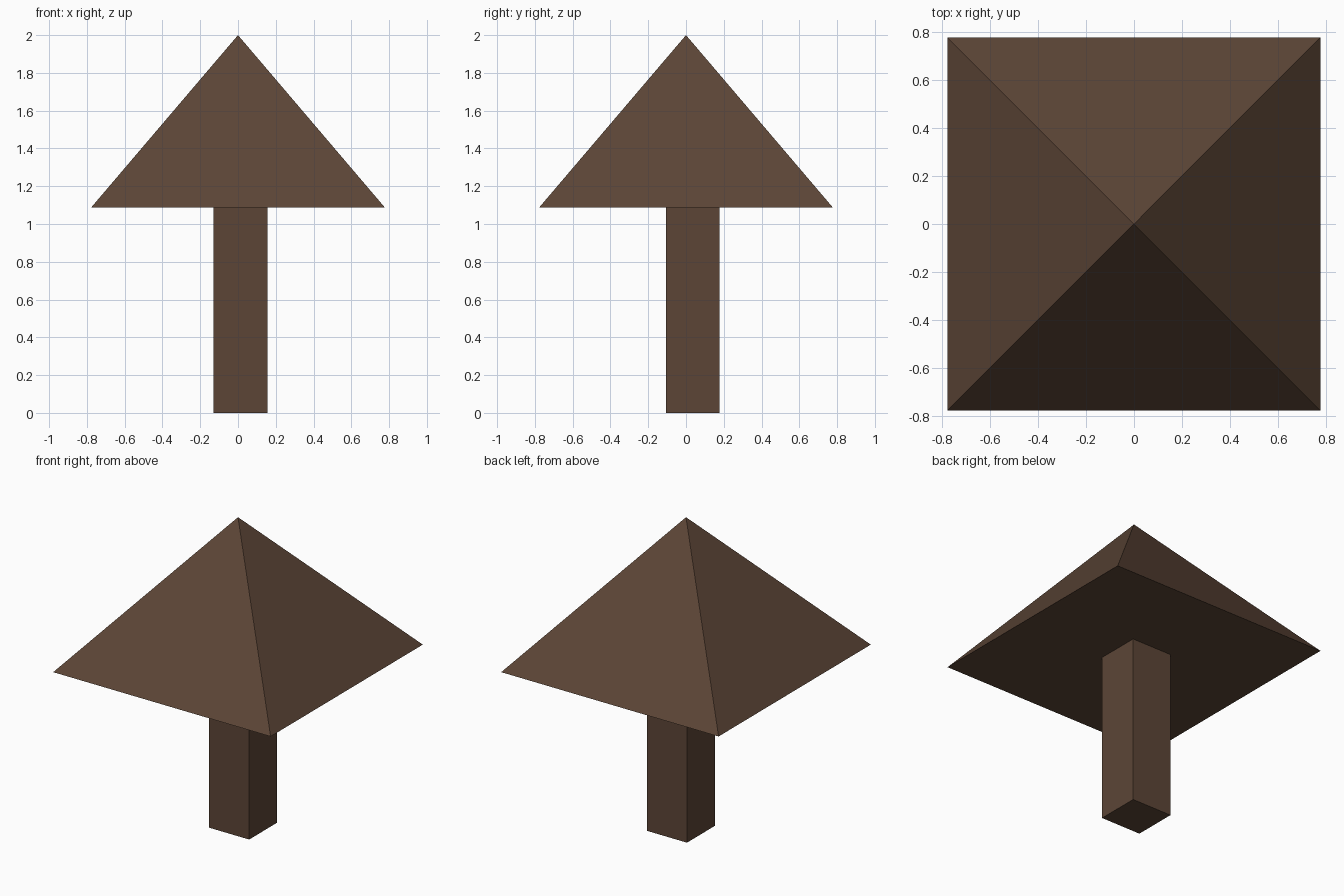
import bpy
import math

if "Cube" in bpy.data.objects:
    bpy.data.objects.remove(bpy.data.objects["Cube"])

# One flat brown for the whole model
brown = bpy.data.materials.new("dark_brown")
brown.diffuse_color = (0.107, 0.060, 0.037, 1.0)
brown.use_nodes = True
brown.node_tree.nodes["Principled BSDF"].inputs["Base Color"].default_value = brown.diffuse_color

ROOF_HALF = 0.777
ROOF_BASE = 1.088
TOP = 2.0

# Square pyramid canopy
bpy.ops.mesh.primitive_cone_add(
    vertices=4, radius1=ROOF_HALF * math.sqrt(2), radius2=0,
    depth=TOP - ROOF_BASE, location=(0, 0, (TOP + ROOF_BASE) / 2),
    rotation=(0, 0, math.pi / 4))
canopy = bpy.context.object
canopy.name = "canopy"
canopy.data.materials.append(brown)

# Square trunk, slightly off centre
bpy.ops.mesh.primitive_cube_add(size=1, location=(0.012, 0.035, ROOF_BASE / 2))
trunk = bpy.context.object
trunk.name = "trunk"
trunk.scale = (0.286, 0.284, ROOF_BASE)
trunk.data.materials.append(brown)
